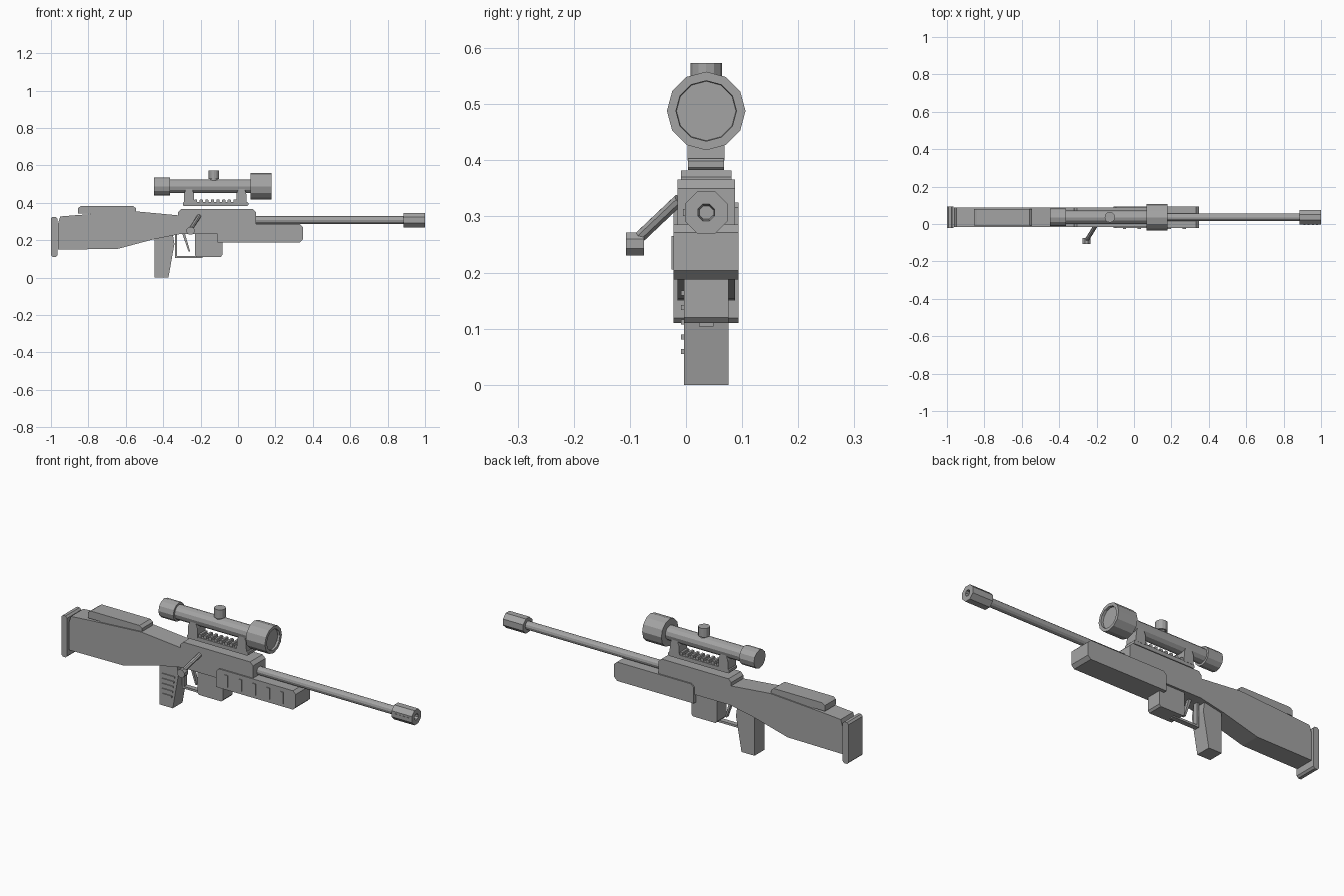
import bpy, bmesh, math
from mathutils import Vector

CY = 0.036  # centre plane of the body

grey = bpy.data.materials.new("dark_grey")
grey.diffuse_color = (0.37, 0.37, 0.37, 1)


def finish(name, bm):
    bmesh.ops.recalc_face_normals(bm, faces=bm.faces)
    me = bpy.data.meshes.new(name)
    bm.to_mesh(me)
    bm.free()
    me.materials.append(grey)
    ob = bpy.data.objects.new(name, me)
    bpy.context.collection.objects.link(ob)
    return ob


def plate(name, pts, half, cy=CY):
    """Side profile (x, z) extruded across y."""
    bm = bmesh.new()
    a = [bm.verts.new((x, cy - half, z)) for x, z in pts]
    b = [bm.verts.new((x, cy + half, z)) for x, z in pts]
    bm.faces.new(a)
    bm.faces.new(b[::-1])
    for i in range(len(pts)):
        j = (i + 1) % len(pts)
        bm.faces.new((a[i], b[i], b[j], a[j]))
    return finish(name, bm)


def box(name, x0, x1, z0, z1, half, cut=0.0, cy=CY):
    """Box, with side-profile corners optionally cut."""
    c = cut
    if c:
        pts = [(x0 + c, z0), (x1 - c, z0), (x1, z0 + c), (x1, z1 - c),
               (x1 - c, z1), (x0 + c, z1), (x0, z1 - c), (x0, z0 + c)]
    else:
        pts = [(x0, z0), (x1, z0), (x1, z1), (x0, z1)]
    return plate(name, pts, half, cy)


def lathe(name, prof, origin, axis=(1, 0, 0), n=12, turn=0.0):
    """Revolve (distance, radius) pairs about an axis, capped at both ends."""
    bm = bmesh.new()
    ax = Vector(axis).normalized()
    up = Vector((0, 0, 1)) if abs(ax.z) < 0.9 else Vector((1, 0, 0))
    u = ax.cross(up).normalized()
    v = u.cross(ax)
    rings = []
    for d, r in prof:
        rings.append([bm.verts.new(Vector(origin) + ax * d + (u * math.cos(t) + v * math.sin(t)) * r)
                      for t in (turn + 2 * math.pi * i / n for i in range(n))])
    for p, q in zip(rings, rings[1:]):
        for i in range(n):
            j = (i + 1) % n
            bm.faces.new((p[i], p[j], q[j], q[i]))
    bm.faces.new(rings[0])
    bm.faces.new(rings[-1])
    return finish(name, bm)


# Stock, butt pad and cheek rest
plate("stock", [(-0.962, 0.15), (-0.645, 0.153), (-0.45, 0.205), (-0.29, 0.237), (-0.29, 0.33),
                (-0.545, 0.354), (-0.85, 0.335), (-0.95, 0.327), (-0.962, 0.29)], 0.051)
box("butt_pad", -1.0, -0.966, 0.11, 0.325, 0.058, 0.009)
plate("cheek_rest", [(-0.855, 0.342), (-0.79, 0.342), (-0.77, 0.33), (-0.545, 0.33),
                     (-0.545, 0.37), (-0.56, 0.382), (-0.84, 0.382), (-0.855, 0.372)], 0.045)

# Receiver and fore-end
plate("receiver", [(-0.32, 0.232), (0.097, 0.232), (0.097, 0.35), (0.08, 0.366),
                   (-0.305, 0.366), (-0.32, 0.35)], 0.051)
plate("fore_end", [(-0.11, 0.188), (0.33, 0.188), (0.347, 0.204), (0.347, 0.271), (0.331, 0.286),
                   (-0.095, 0.286), (-0.11, 0.271)], 0.058)
for i in range(5):
    x = -0.06 + i * 0.08
    box("fore_end_rib", x, x + 0.018, 0.205, 0.265, 0.004, 0.0, CY - 0.058)

# Grip with ribs on one side
plate("grip", [(-0.447, 0), (-0.372, 0), (-0.34, 0.18), (-0.35, 0.24), (-0.447, 0.225)], 0.04)
for i in range(5):
    z = 0.055 + i * 0.026
    box("grip_rib", -0.43, -0.375 + i * 0.004, z, z + 0.009, 0.005, 0.0, CY - 0.04)

# Magazine
plate("magazine", [(-0.231, 0.12), (-0.222, 0.11), (-0.093, 0.11), (-0.084, 0.12), (-0.084, 0.2),
                   (-0.105, 0.24), (-0.225, 0.24), (-0.231, 0.232)], 0.04)

# Trigger guard and trigger
box("guard_bottom", -0.337, -0.19, 0.104, 0.115, 0.013)
box("guard_back", -0.337, -0.326, 0.11, 0.24, 0.013)
plate("trigger", [(-0.3, 0.24), (-0.285, 0.24), (-0.256, 0.14), (-0.264, 0.138)], 0.009)

# Bolt handle
tip, root = Vector((-0.254, -0.088, 0.258)), Vector((-0.207, -0.012, 0.33))
lathe("bolt_arm", [(0, 0.011), ((root - tip).length, 0.011)], tip, root - tip, 8)
lathe("bolt_knob", [(0, 0.022), (0.032, 0.022)], (-0.254, -0.107, 0.251), (0, 1, 0), 8, math.pi / 8)

# Barrel and hollow muzzle brake
lathe("barrel", [(0.08, 0.021), (0.9, 0.021)], (0, CY, 0.307))
lathe("muzzle_brake", [(0.884, 0.041), (1.0, 0.041), (1.0, 0.016), (0.94, 0.013)],
      (0, CY, 0.307), n=8, turn=math.pi / 8)
for i in range(4):
    x = 0.905 + i * 0.023
    box("muzzle_vent", x, x + 0.011, 0.301, 0.313, 0.003, 0.0, CY - 0.038)

# Rail with cross teeth
box("rail", -0.295, 0.055, 0.383, 0.403, 0.032, 0.004)
for i in range(8):
    x = -0.235 + i * 0.03
    box("rail_tooth", x, x + 0.017, 0.4, 0.418, 0.027, 0.003)

# Scope mounts
for x in (-0.262, 0.018):
    plate("scope_mount", [(x - 0.028, 0.4), (x + 0.028, 0.4), (x + 0.026, 0.45), (x + 0.016, 0.475),
                          (x - 0.016, 0.475), (x - 0.026, 0.45)], 0.033)

# Scope tube, both bells and turret
S = (0, CY, 0.488)
lathe("scope_tube", [(-0.37, 0.037), (0.075, 0.037)], S)
lathe("scope_objective", [(0.068, 0.07), (0.178, 0.07), (0.178, 0.054), (0.166, 0.053)], S)
lathe("scope_eyepiece", [(-0.449, 0.048), (-0.364, 0.048)], S)
lathe("scope_turret", [(0.51, 0.02), (0.527, 0.02), (0.527, 0.028), (0.573, 0.028)],
      (-0.129, CY, 0), (0, 0, 1))
